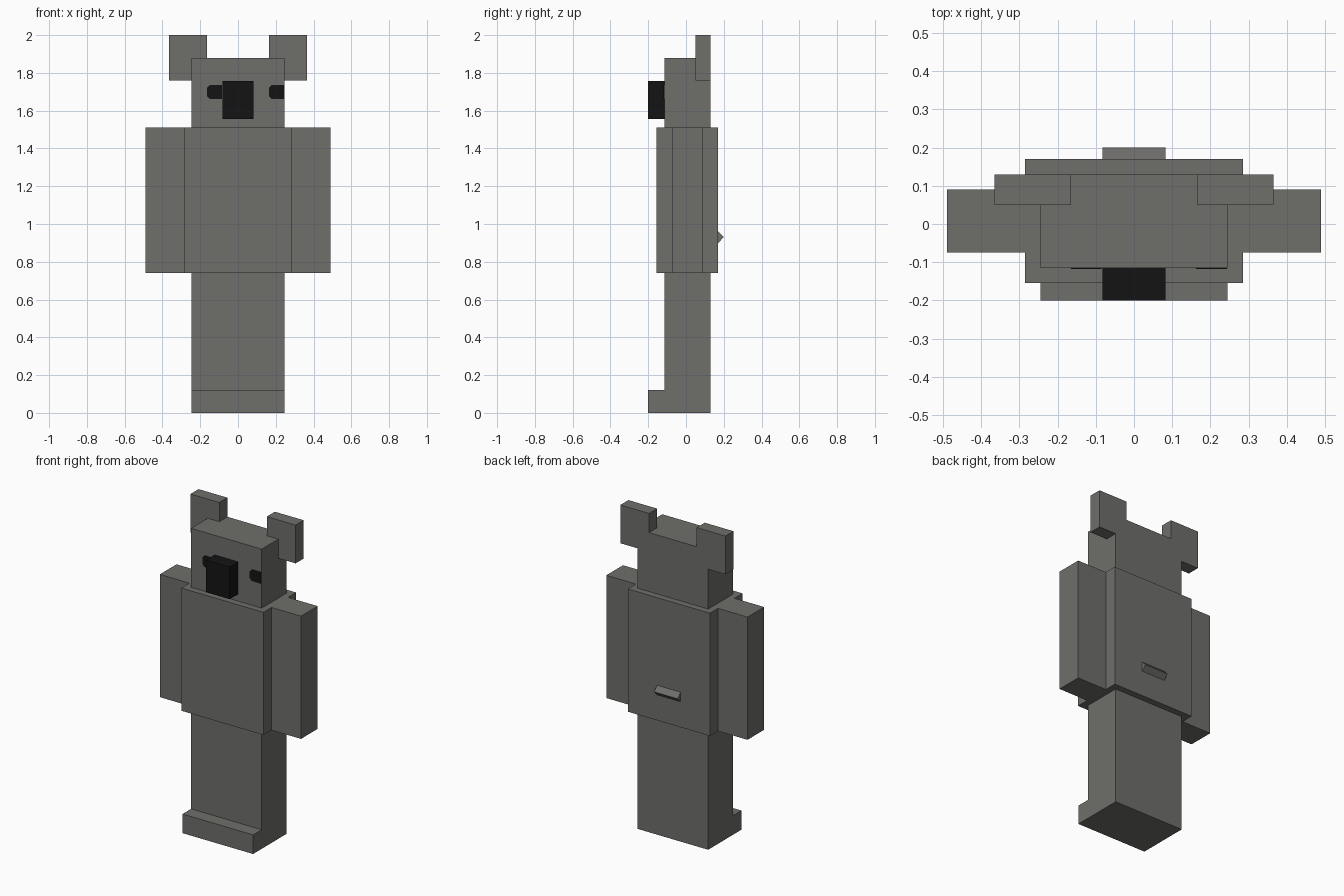
import bpy
import bmesh
from mathutils import Vector

if "Cube" in bpy.data.objects:
    bpy.data.objects.remove(bpy.data.objects["Cube"], do_unlink=True)


def make_material(name, color):
    mat = bpy.data.materials.new(name)
    mat.use_nodes = True
    mat.diffuse_color = color
    mat.node_tree.nodes["Principled BSDF"].inputs["Base Color"].default_value = color
    return mat


fur = make_material("warm grey fur", (0.158, 0.156, 0.147, 1))
black = make_material("soft black", (0.007, 0.007, 0.007, 1))


def prism(name, profile, direction, mat):
    """Extrude a closed planar profile along a direction."""
    bm = bmesh.new()
    face = bm.faces.new([bm.verts.new(p) for p in profile])
    result = bmesh.ops.extrude_face_region(bm, geom=[face], use_keep_orig=True)
    moved = [v for v in result["geom"] if isinstance(v, bmesh.types.BMVert)]
    bmesh.ops.translate(bm, verts=moved, vec=Vector(direction))
    bmesh.ops.recalc_face_normals(bm, faces=bm.faces)
    mesh = bpy.data.meshes.new(name)
    bm.to_mesh(mesh)
    bm.free()
    mesh.materials.append(mat)
    obj = bpy.data.objects.new(name, mesh)
    bpy.context.collection.objects.link(obj)
    return obj


def box(name, x, y, z, mat):
    """Block spanning the given (low, high) ranges."""
    corners = [(x[0], y[0], z[0]), (x[1], y[0], z[0]),
               (x[1], y[0], z[1]), (x[0], y[0], z[1])]
    return prism(name, corners, (0, y[1] - y[0], 0), mat)


# Legs and feet: one L-shaped block
W = 0.245
FRONT, BACK = -0.115, 0.13
leg_profile = [(-0.2, 0), (BACK, 0), (BACK, 0.74), (FRONT, 0.74),
               (FRONT, 0.12), (-0.2, 0.12)]
prism("legs_and_feet", [(-W, y, z) for y, z in leg_profile], (2 * W, 0, 0), fur)

# Torso and head
box("torso", (-0.285, 0.285), (-0.155, 0.17), (0.74, 1.51), fur)
box("head", (-W, W), (FRONT, BACK), (1.51, 1.88), fur)

# Arms and ears, one on each side
for side, s in (("left", 1), ("right", -1)):
    box(side + "_arm", sorted((s * 0.285, s * 0.49)), (-0.075, 0.09), (0.74, 1.51), fur)
    box(side + "_ear", sorted((s * 0.165, s * 0.365)), (0.05, BACK), (1.76, 2.0), fur)

# Nose
box("nose", (-0.082, 0.082), (-0.2, FRONT), (1.555, 1.757), black)

# Eyes: thin plates with clipped corners on one side
eye_profile = [(0, 1.678), (0.015, 1.663), (0.08, 1.663),
               (0.08, 1.735), (0.015, 1.735), (0, 1.72)]
for name, start in (("left_eye", 0.163), ("right_eye", -0.165)):
    prism(name, [(start + x, FRONT, z) for x, z in eye_profile], (0, -0.003, 0), black)

# Tail: small wedge on the back of the torso
tail_profile = [(0.17, 0.9), (0.2, 0.93), (0.17, 0.96)]
prism("tail", [(-0.082, y, z) for y, z in tail_profile], (0.164, 0, 0), fur)
